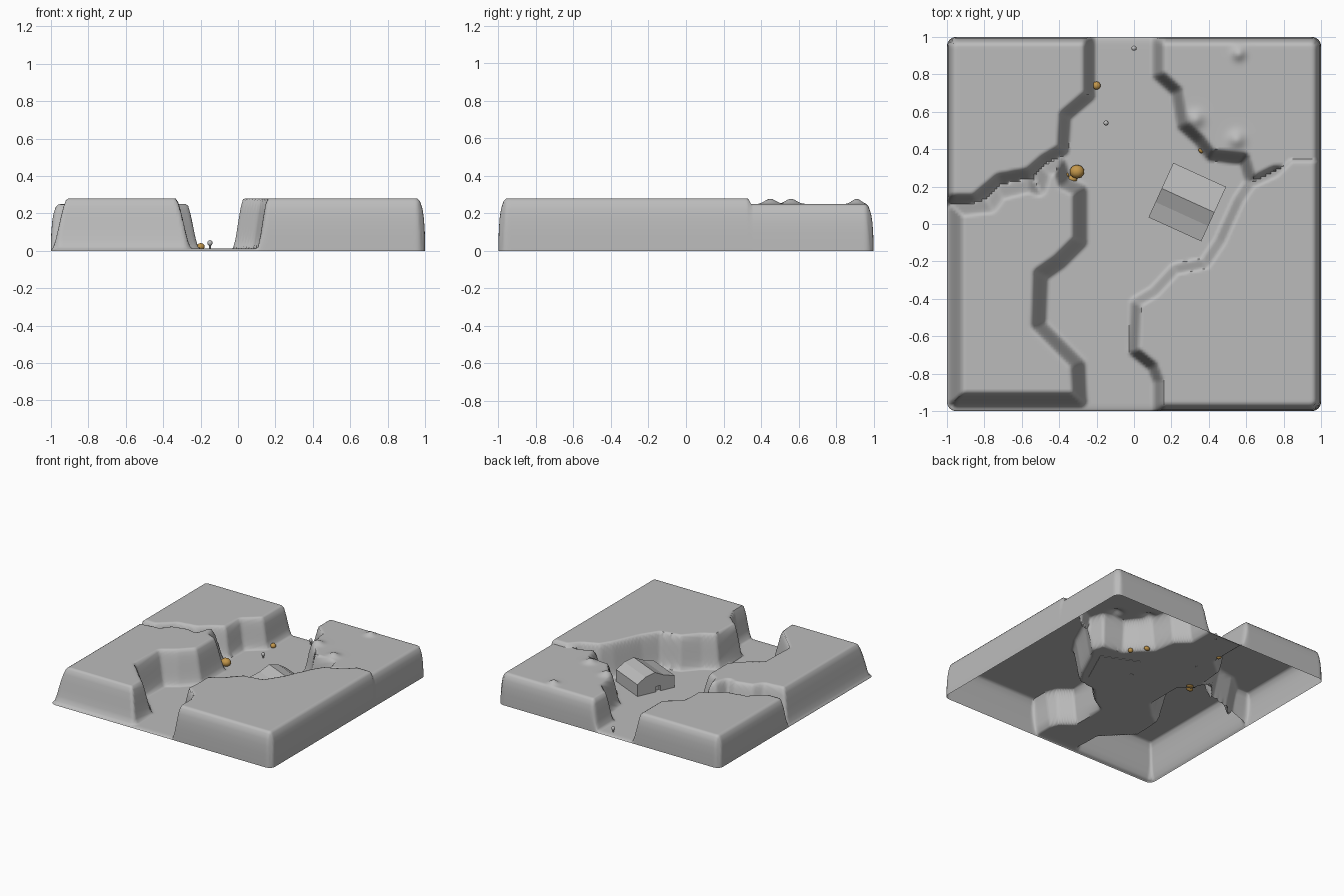
import bpy, bmesh, math
from mathutils import Vector, Matrix

if "Cube" in bpy.data.objects:
    bpy.data.objects.remove(bpy.data.objects["Cube"])


def material(name, col):
    m = bpy.data.materials.new(name)
    m.diffuse_color = (*col, 1)
    m.use_nodes = True
    m.node_tree.nodes["Principled BSDF"].inputs["Base Color"].default_value = m.diffuse_color
    return m


GREY = material("stone grey", (0.5, 0.5, 0.5))
OCHRE = material("ochre", (0.55, 0.31, 0.07))


def add_object(name, bm, mat, smooth=None):
    me = bpy.data.meshes.new(name)
    bmesh.ops.recalc_face_normals(bm, faces=bm.faces)
    bm.to_mesh(me)
    bm.free()
    ob = bpy.data.objects.new(name, me)
    bpy.context.collection.objects.link(ob)
    me.materials.append(mat)
    if smooth:
        bpy.ops.object.select_all(action='DESELECT')
        ob.select_set(True)
        bpy.context.view_layer.objects.active = ob
        bpy.ops.object.shade_smooth_by_angle(angle=math.radians(smooth))
    return ob


# Plateau outlines (cliff lines seen from above)
front_left = [(-.29, .18), (-.29, -.09), (-.40, -.20), (-.50, -.27), (-.51, -.54), (-.42, -.63),
              (-.30, -.75), (-.29, -.94), (-.955, -.94), (-.955, .08), (-.77, .10), (-.72, .17),
              (-.56, .21), (-.51, .19), (-.48, .29), (-.40, .32), (-.37, .22)]
back_left = [(-1.2, 1.2), (-.24, 1.2), (-.24, .69), (-.37, .58), (-.38, .40), (-.48, .34),
             (-.56, .27), (-.72, .24), (-.85, .13), (-1.2, .13)]
back_right = [(.13, 1.2), (.13, .80), (.23, .71), (.26, .53), (.35, .45), (.41, .37),
              (.59, .35), (.63, .22), (.75, .28), (1.2, .30), (1.2, 1.2)]
front_right = [(1.2, .36), (.83, .36), (.75, .28), (.62, .22), (.56, .13), (.50, 0), (.46, -.09),
               (.38, -.21), (.22, -.24), (.11, -.36), (.01, -.42), (.00, -.68), (.10, -.76),
               (.13, -.84), (.13, -1.2), (1.2, -1.2)]
# outline, height, half width of the cliff slope
PLATEAUS = [(front_left, .28, .045), (back_left, .25, .035),
            (back_right, .25, .035), (front_right, .28, .03)]
BUMPS = [(.55, .45, .05), (.33, .56, .05), (.56, .91, .04)]
FLOOR = .012


def signed_distance(x, y, poly):
    """Distance to the outline, positive inside."""
    best, inside = 9.0, False
    for i, (ax, ay) in enumerate(poly):
        bx, by = poly[i - 1]
        dx, dy = bx - ax, by - ay
        t = max(0, min(1, ((x - ax) * dx + (y - ay) * dy) / (dx * dx + dy * dy)))
        best = min(best, (x - ax - t * dx) ** 2 + (y - ay - t * dy) ** 2)
        if (ay > y) != (by > y) and x < ax + (y - ay) * dx / dy:
            inside = not inside
    return math.sqrt(best) * (1 if inside else -1)


def rim(d, w=.05, p=2.6):
    """Rounded shoulder on the outer sides of the tile."""
    u = 1 - max(0, min(1, d / w))
    return max(0, 1 - u ** p) ** (1 / p)


def height(x, y):
    h = FLOOR
    for poly, top, w in PLATEAUS:
        d = signed_distance(x, y, poly)
        t = max(0, min(1, (d + w) / (2 * w)))
        s = t * t * (3 - 2 * t)
        z = FLOOR + (top - FLOOR) * s
        if poly is back_right:
            z += s * sum(.028 * math.exp(-((x - a) ** 2 + (y - b) ** 2) / r ** 2 * 1.5)
                         for a, b, r in BUMPS)
        h = max(h, z)
    return h * rim(1 - abs(x)) * rim(1 - abs(y))


# Terrain: a height grid, open underneath, with rounded corners
N = 150
coords = [-1, -.9985, -.994] + [-1 + 2 * i / N for i in range(1, N)] + [.994, .9985, 1]
bm = bmesh.new()
rows = []
R = .05
for y in coords:
    row = []
    for x in coords:
        z = height(x, y)
        cx, cy = abs(x) - (1 - R), abs(y) - (1 - R)
        px, py = x, y
        if cx > 0 and cy > 0:
            k = max(cx, cy) / math.hypot(cx, cy)
            px = math.copysign(1 - R + cx * k, x)
            py = math.copysign(1 - R + cy * k, y)
        row.append(bm.verts.new((px, py, z)))
    rows.append(row)
for r0, r1 in zip(rows, rows[1:]):
    for i in range(len(coords) - 1):
        bm.faces.new((r0[i], r0[i + 1], r1[i + 1], r1[i]))
terrain = add_object("terrain", bm, GREY, 60)

# Hut: gable profile extruded along its ridge
profile = [(.16, 0), (.16, .10), (.09, .145), (.01, .165), (-.07, .125), (-.16, .10), (-.16, 0)]
bm = bmesh.new()
face = bm.faces.new([bm.verts.new((-.155, a, z + .008)) for a, z in profile])
ext = bmesh.ops.extrude_face_region(bm, geom=[face])
bmesh.ops.translate(bm, vec=(.31, 0, 0), verts=[v for v in ext["geom"] if isinstance(v, bmesh.types.BMVert)])
hut = add_object("hut", bm, GREY)
hut.matrix_world = Matrix.Translation((.285, .117, 0)) @ Matrix.Rotation(math.radians(-24.5), 4, 'Z')

# Doorway cut into the gable end
bm = bmesh.new()
bmesh.ops.create_cube(bm, size=1, matrix=Matrix.Translation((-.155, -.02, .03)) @ Matrix.Diagonal((.05, .04, .05, 1)))
cutter = add_object("doorway_cutter", bm, GREY)
cutter.matrix_world = hut.matrix_world.copy()
cutter.hide_render = True
cutter.hide_set(True)
cut = hut.modifiers.new("doorway", 'BOOLEAN')
cut.operation, cut.object = 'DIFFERENCE', cutter


def pebble(name, loc, size, mat):
    bm = bmesh.new()
    bmesh.ops.create_icosphere(bm, subdivisions=2, radius=1,
                               matrix=Matrix.Translation(loc) @ Matrix.Diagonal((*size, 1)))
    add_object(name, bm, mat, 60)


# Ochre boulders at the foot of the cliffs
for i, (loc, size) in enumerate([
        ((-.20, .74, .022), (.022, .022, .02)), ((-.305, .28, .035), (.04, .037, .034)),
        ((-.335, .24, .02), (.032, .02, .02)), ((-.36, .26, .04), (.014, .014, .014)),
        ((.29, .495, .018), (.025, .018, .018)), ((.365, .395, .018), (.02, .018, .018))]):
    pebble(f"boulder_{i + 1}", loc, size, OCHRE)

# Small balls on pins
for i, (x, y) in enumerate([(0, .94), (-.15, .54)]):
    pebble(f"ball_{i + 1}", (x, y, .042), (.014, .014, .016), GREY)
    bm = bmesh.new()
    bmesh.ops.create_cone(bm, cap_ends=True, segments=8, radius1=.005, radius2=.005, depth=.03,
                          matrix=Matrix.Translation((x, y, .02)))
    add_object(f"pin_{i + 1}", bm, GREY)
